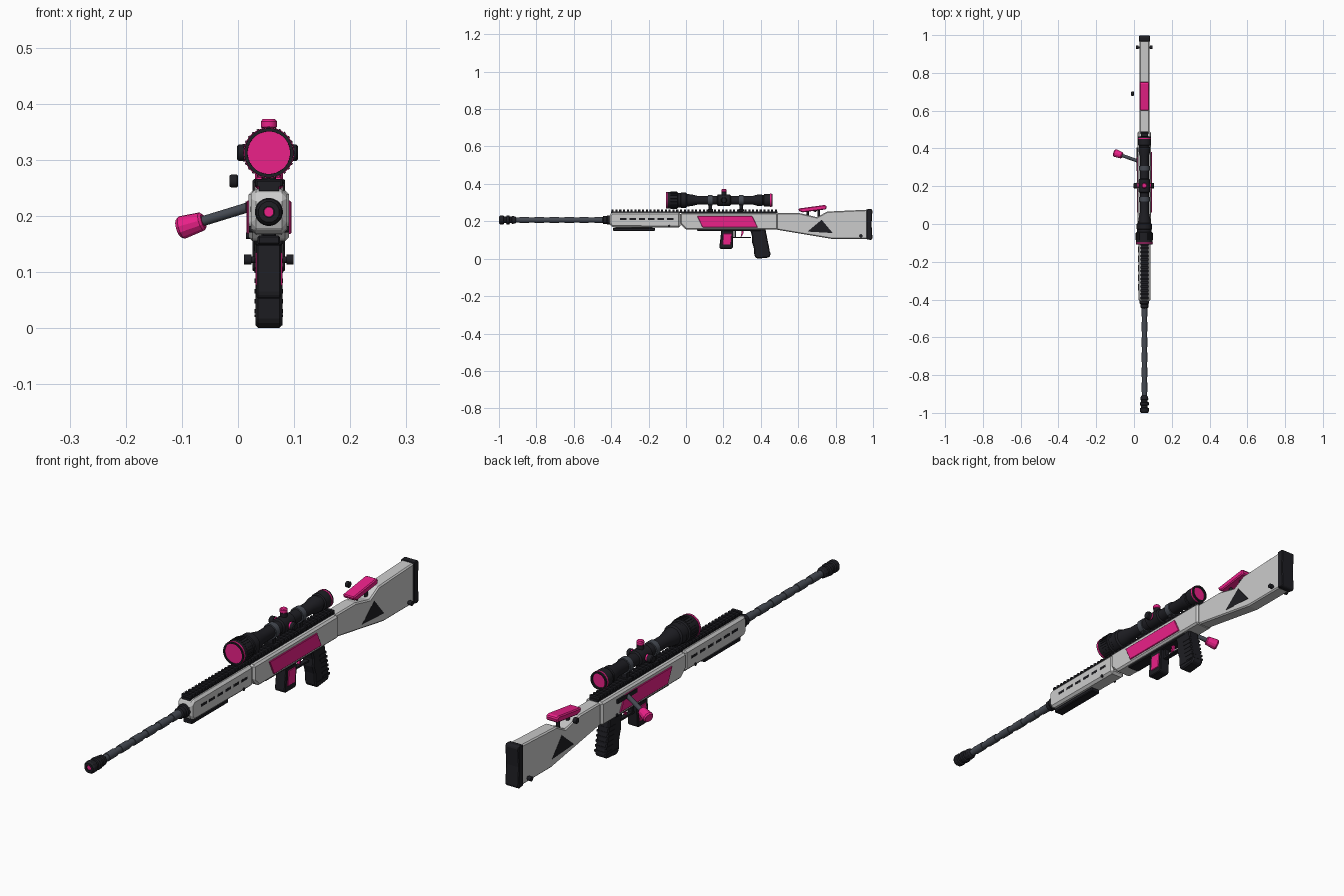
import bpy, bmesh
from math import pi, cos, sin
from mathutils import Vector, Matrix

CX = 0.055          # centre plane of the rifle
BORE, OPTIC = 0.207, 0.3125


def mat(name, col):
    m = bpy.data.materials.new(name)
    m.diffuse_color = (*col, 1)
    return m


WHITE = mat("light_grey", (0.62, 0.62, 0.65))
BLACK = mat("black", (0.013, 0.013, 0.017))
STEEL = mat("steel", (0.06, 0.068, 0.085))
PINK = mat("pink", (0.83, 0.015, 0.25))


def add(name, bm, m, smooth=False, bevel=0):
    bmesh.ops.recalc_face_normals(bm, faces=bm.faces)
    me = bpy.data.meshes.new(name)
    bm.to_mesh(me)
    bm.free()
    me.materials.append(m)
    if smooth:
        me.shade_smooth()
        me.set_sharp_from_angle(angle=0.6)
    ob = bpy.data.objects.new(name, me)
    bpy.context.collection.objects.link(ob)
    if bevel:
        b = ob.modifiers.new("bevel", 'BEVEL')
        b.width, b.segments, b.limit_method, b.angle_limit = bevel, 1, 'ANGLE', 0.6
    return ob


def prism(name, prof, half, m, bevel=0, x=CX):
    """Side profile (y, z) extruded across x."""
    bm = bmesh.new()
    f = bm.faces.new([bm.verts.new((x - half, y, z)) for y, z in prof])
    g = bmesh.ops.extrude_face_region(bm, geom=[f])
    bmesh.ops.translate(bm, vec=(2 * half, 0, 0),
                        verts=[v for v in g["geom"] if isinstance(v, bmesh.types.BMVert)])
    return add(name, bm, m, bevel=bevel)


def boxes(name, items, m, bevel=0):
    """Several (centre, size) boxes in one mesh."""
    bm = bmesh.new()
    for c, s in items:
        bmesh.ops.create_cube(bm, size=1, matrix=Matrix.Translation(c) @ Matrix.Diagonal((*s, 1)))
    return add(name, bm, m, bevel=bevel)


def lathe(name, pts, m, origin=(CX, 0, 0), axis=(0, 1, 0), n=24, smooth=True):
    """Profile (distance, radius) spun round an axis, capped at both ends."""
    q = Vector((0, 0, 1)).rotation_difference(Vector(axis))
    bm = bmesh.new()
    rings = [[bm.verts.new(Vector(origin) + q @ Vector((r * cos(2 * pi * (i + .5) / n), r * sin(2 * pi * (i + .5) / n), t)))
              for i in range(n)] for t, r in pts]
    for a, b in zip(rings, rings[1:]):
        for i in range(n):
            j = (i + 1) % n
            bm.faces.new((a[i], a[j], b[j], b[i]))
    bm.faces.new(rings[0])
    bm.faces.new(rings[-1])
    return add(name, bm, m, smooth)


bore, optic = (CX, 0, BORE), (CX, 0, OPTIC)

# Barrel with bands, collar and muzzle brake
pts = [(-0.93, 0.013)]
for k in range(6):
    y = -0.89 + k * 0.08
    pts += [(y, 0.013), (y, 0.0155), (y + 0.05, 0.0155), (y + 0.05, 0.013)]
lathe("barrel", pts + [(-0.40, 0.013)], STEEL, bore, n=16)
lathe("barrel_collar", [(-0.447, 0.014), (-0.442, 0.021), (-0.425, 0.021), (-0.42, 0.025), (-0.40, 0.025)], BLACK, bore)
lathe("muzzle_brake", [(-0.985, 0.010), (-1.0, 0.010), (-1.0, 0.019), (-0.993, 0.024), (-0.975, 0.024), (-0.972, 0.018),
                       (-0.962, 0.018), (-0.959, 0.024), (-0.945, 0.024), (-0.942, 0.018), (-0.932, 0.018),
                       (-0.929, 0.022), (-0.915, 0.020), (-0.908, 0.014)], BLACK, bore, n=12, smooth=False)
lathe("muzzle_bore", [(-0.996, 0.009), (-0.98, 0.009)], PINK, bore, n=12)

# Handguard, receiver and stock
prism("handguard", [(-0.41, 0.185), (-0.395, 0.168), (-0.03, 0.166), (-0.03, 0.248), (-0.395, 0.248), (-0.41, 0.235)],
      0.032, WHITE, 0.009)
prism("receiver", [(-0.03, 0.185), (0.0, 0.155), (0.49, 0.155), (0.49, 0.245), (-0.03, 0.245)], 0.036, WHITE, 0.007)
prism("stock", [(0.485, 0.155), (0.785, 0.105), (0.97, 0.105), (0.97, 0.262), (0.755, 0.252), (0.70, 0.222),
                (0.61, 0.243), (0.485, 0.243)], 0.026, WHITE, 0.005)
prism("butt_pad", [(0.965, 0.104), (0.99, 0.100), (0.997, 0.108), (0.992, 0.185), (0.997, 0.258), (0.99, 0.266),
                   (0.965, 0.264)], 0.029, BLACK, 0.003)
prism("stock_triangle", [(0.65, 0.145), (0.785, 0.137), (0.725, 0.208)], 0.0268, BLACK)
prism("side_panel", [(0.06, 0.227), (0.355, 0.227), (0.383, 0.168), (0.088, 0.168)], 0.040, PINK, 0.002)
boxes("handguard_slots", [((CX, -0.335 + i * 0.05, 0.212), (0.0655, 0.034, 0.010)) for i in range(6)], BLACK)
boxes("lower_rail", [((CX, -0.278, 0.157), (0.04, 0.225, 0.016)), ((CX, -0.278, 0.166), (0.026, 0.20, 0.012))], BLACK, 0.003)
lathe("handguard_pin", [(-0.035, 0.006), (0.035, 0.006)], BLACK, (CX, -0.09, 0.176), (1, 0, 0), 12)
lathe("sling_stud", [(-0.044, 0.009), (-0.031, 0.009), (-0.031, 0.006), (0.031, 0.006), (0.031, 0.009), (0.044, 0.009)],
      BLACK, (CX, 0.935, 0.122), (1, 0, 0), 16)
boxes("receiver_underplate", [((CX, 0.23, 0.153), (0.05, 0.34, 0.012))], BLACK, 0.003)

# Top rail with teeth
boxes("top_rail", [((CX, 0.045, 0.2485), (0.036, 0.89, 0.009))] +
      [((CX, -0.392 + i * 0.0203, 0.257), (0.042, 0.011, 0.010)) for i in range(44)], BLACK)

# Cheek rest, posts and adjusting knob
prism("cheek_rest", [(0.60, 0.268), (0.74, 0.287), (0.752, 0.282), (0.75, 0.264), (0.625, 0.248), (0.605, 0.254)],
      0.025, PINK, 0.004)
for y in (0.65, 0.71):
    lathe("cheek_post", [(0.215, 0.007), (0.268, 0.007)], BLACK, (CX, y, 0), (0, 0, 1), 12)
lathe("cheek_knob", [(-0.015, 0.010), (-0.012, 0.012), (-0.002, 0.012), (0.0, 0.010)], BLACK,
      (0, 0.69, 0.262), (1, 0, 0), 12)

# Magazine, trigger group and grip
prism("magazine", [(0.19, 0.16), (0.255, 0.16), (0.25, 0.058), (0.242, 0.053), (0.183, 0.053), (0.178, 0.062)],
      0.022, BLACK, 0.003)
prism("magazine_panel", [(0.20, 0.135), (0.245, 0.135), (0.24, 0.075), (0.195, 0.075)], 0.024, PINK, 0.002)
boxes("trigger_guard", [((CX, 0.30, 0.113), (0.018, 0.095, 0.007)), ((CX, 0.262, 0.132), (0.018, 0.008, 0.045))], BLACK)
prism("trigger", [(0.297, 0.155), (0.309, 0.155), (0.306, 0.135), (0.298, 0.118), (0.292, 0.12), (0.297, 0.137)], 0.005, PINK)
grip = [(0.342, 0.158), (0.425, 0.158), (0.432, 0.12), (0.452, 0.018), (0.443, 0.006), (0.38, 0.0), (0.366, 0.012),
        (0.362, 0.06), (0.352, 0.09), (0.353, 0.12)]
prism("grip", grip, 0.024, BLACK, 0.005)
boxes("grip_ribs", [((CX, 0.43 - i * 0.0038, 0.03 + i * 0.018), (0.051, 0.042, 0.008)) for i in range(6)] +
      [((CX, 0.405, 0.022), (0.051, 0.07, 0.005))], BLACK)

# Bolt handle and knob
a, b = Vector((0.03, 0.33, 0.219)), Vector((-0.084, 0.37, 0.184))
d = (b - a).normalized()
lathe("bolt_handle", [(0, 0.009), (0.11, 0.009)], STEEL, a, d, 16)
lathe("bolt_knob", [(-0.025, 0.013), (-0.021, 0.017), (0.017, 0.021), (0.023, 0.017)], PINK, b, d, 12, False)
boxes("bolt_slot", [((CX - 0.037, 0.34, 0.218), (0.01, 0.12, 0.016))], BLACK)
lathe("safety_button", [(-0.041, 0.006), (-0.03, 0.006)], BLACK, (CX, 0.40, 0.165), (1, 0, 0), 12)

# Scope body, lenses and accent rings
lathe("scope_tube", [(-0.075, 0.037), (-0.108, 0.038), (-0.108, 0.044), (-0.045, 0.044), (-0.042, 0.038), (-0.03, 0.038),
                     (-0.027, 0.041), (0.0, 0.041), (0.005, 0.034), (0.03, 0.031), (0.06, 0.024), (0.165, 0.024),
                     (0.17, 0.030), (0.235, 0.030), (0.24, 0.024), (0.36, 0.024), (0.385, 0.031), (0.405, 0.031),
                     (0.408, 0.028), (0.415, 0.028), (0.418, 0.034), (0.463, 0.034), (0.463, 0.028), (0.44, 0.027)],
      BLACK, optic, n=32)
lathe("front_lens", [(-0.097 + 0.025 * (1 - cos(t * pi / 12)), 0.0372 * sin(t * pi / 12)) for t in (0.3, 1, 2, 3, 4, 5, 6)],
      PINK, optic, n=32)
lathe("rear_lens", [(0.438, 0.027), (0.446, 0.022), (0.452, 0.01)], PINK, optic, n=32)
lathe("front_ring", [(-0.104, 0.043), (-0.104, 0.0452), (-0.098, 0.0452), (-0.098, 0.043)], PINK, optic, n=32)
lathe("rear_ring", [(0.45, 0.033), (0.45, 0.035), (0.456, 0.035), (0.456, 0.033)], PINK, optic, n=32)
bm = bmesh.new()
for i in range(28):
    bmesh.ops.create_cube(bm, size=1, matrix=Matrix.Translation(optic) @ Matrix.Rotation(i * 2 * pi / 28, 4, 'Y') @
                          Matrix.Translation((0, -0.066, 0.0445)) @ Matrix.Diagonal((0.004, 0.036, 0.004, 1)))
add("focus_ring_knurls", bm, BLACK)

# Turrets: top one with pink cap, one on each side
for name, axis, top in (("top", (0, 0, 1), 0.059), ("left", (-1, 0, 0), 0.057), ("right", (1, 0, 0), 0.052)):
    o = (CX, 0.203, OPTIC)
    side = name != "top"
    lathe(name + "_turret", [(0.0, 0.013), (0.036, 0.013), (0.037, 0.016 if side else 0.013),
                             (top - 0.003, 0.015 if side else 0.012), (top, 0.012)], BLACK, o, axis, 16)
    if side:
        lathe(name + "_turret_band", [(0.030, 0.014), (0.036, 0.014)], PINK, o, axis, 16)
    else:
        lathe("top_turret_cap", [(0.044, 0.013), (0.046, 0.0145), (0.056, 0.0145), (0.06, 0.011)], PINK, o, axis, 16)

# Scope mounts
for y in (0.13, 0.295):
    lathe("mount_ring", [(y - 0.012, 0.0245), (y - 0.012, 0.029), (y + 0.012, 0.029), (y + 0.012, 0.0245)], STEEL, optic)
    boxes("mount_base", [((CX, y, 0.274), (0.026, 0.02, 0.035)), ((CX, y, 0.259), (0.05, 0.028, 0.014))], BLACK, 0.002)
